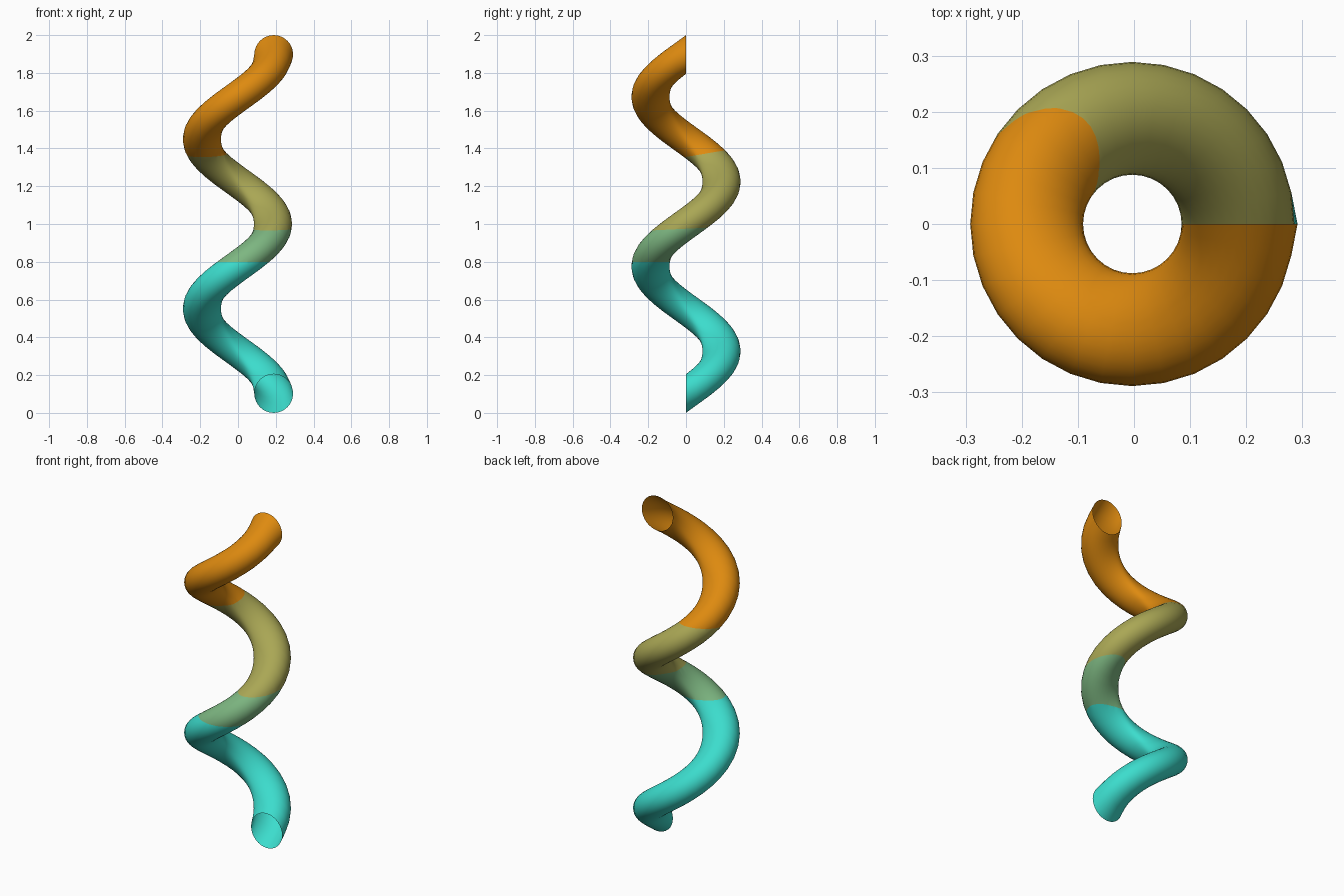
import bpy, bmesh, math
from mathutils import Vector

if "Cube" in bpy.data.objects:
    bpy.data.objects.remove(bpy.data.objects["Cube"])

TURNS, STEPS, SIDES = 2, 32, 32      # turns, rings per turn, points per ring
TUBE, COIL = 0.1025, 0.192           # tube radius, coil radius at the ends
AXIS_X = -0.003
SHRINK = 0.981                       # coil is slightly tighter between its ends
RISE = 2.0 - 2 * TUBE

# flat colours from bottom to top
COLOURS = [("teal", (0.045, 0.72, 0.61)),
           ("sage_green", (0.205, 0.47, 0.22)),
           ("olive", (0.40, 0.385, 0.09)),
           ("orange", (0.73, 0.255, 0.005))]
# colour borders: height and tilt along y
BORDERS = [(0.80, 0.0), (0.975, 0.05), (1.355, 0.17)]

mesh = bpy.data.meshes.new("spiral_tube")
for name, rgb in COLOURS:
    mat = bpy.data.materials.new(name)
    mat.diffuse_color = (*rgb, 1.0)
    mat.use_nodes = True
    mat.node_tree.nodes["Principled BSDF"].inputs["Base Color"].default_value = mat.diffuse_color
    mesh.materials.append(mat)

# upright circle swept around the axis, with open ends
bm = bmesh.new()
rings = []
last = TURNS * STEPS
for i in range(last + 1):
    a = 2 * math.pi * i / STEPS
    k = 1.0 if i in (0, last) else SHRINK
    ring = []
    for j in range(SIDES):
        t = 2 * math.pi * j / SIDES
        r = (COIL + TUBE * math.cos(t)) * k
        z = TUBE + RISE * i / last + TUBE * math.sin(t)
        ring.append(bm.verts.new((AXIS_X + r * math.cos(a), r * math.sin(a), z)))
    rings.append(ring)
for p, q in zip(rings, rings[1:]):
    for j in range(SIDES):
        n = (j + 1) % SIDES
        bm.faces.new((p[j], q[j], q[n], p[n]))

# cut clean colour borders
for z, tilt in BORDERS:
    bmesh.ops.bisect_plane(bm, geom=bm.verts[:] + bm.edges[:] + bm.faces[:],
                           plane_co=Vector((0, 0, z)),
                           plane_no=Vector((0, -tilt, 1)).normalized(), dist=1e-5)

# colour by height
for f in bm.faces:
    c = f.calc_center_median()
    f.material_index = sum(c.z > z + tilt * c.y for z, tilt in BORDERS)
    f.smooth = True

bm.to_mesh(mesh)
bm.free()
tube = bpy.data.objects.new("spiral_tube", mesh)
bpy.context.collection.objects.link(tube)
